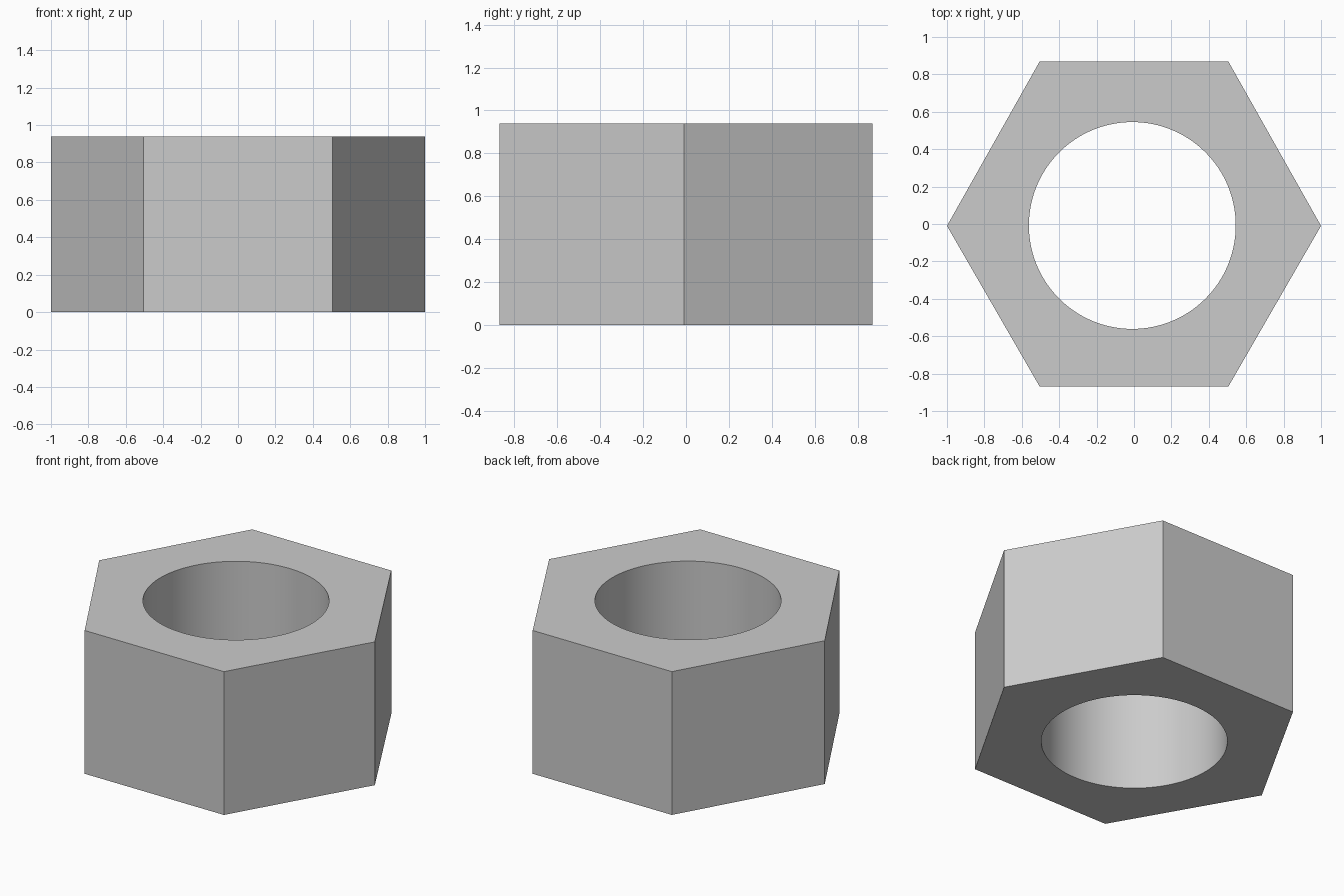
import bpy, bmesh
from math import radians

if "Cube" in bpy.data.objects:
    bpy.data.objects.remove(bpy.data.objects["Cube"])

HEIGHT = 0.94
BORE_RADIUS = 0.553

# Hexagonal body: slightly uneven six-point profile, extruded upward
profile = [(1, -0.01), (0.505, 0.868), (-0.505, 0.868),
           (-1, -0.01), (-0.505, -0.868), (0.505, -0.868)]
bm = bmesh.new()
base = bm.faces.new([bm.verts.new((x, y, 0)) for x, y in profile])
top = bmesh.ops.extrude_face_region(bm, geom=[base], use_keep_orig=True)
bmesh.ops.translate(bm, vec=(0, 0, HEIGHT),
                    verts=[v for v in top["geom"] if isinstance(v, bmesh.types.BMVert)])
bmesh.ops.recalc_face_normals(bm, faces=bm.faces)
mesh = bpy.data.meshes.new("hex_nut")
bm.to_mesh(mesh)
bm.free()
nut = bpy.data.objects.new("hex_nut", mesh)
bpy.context.collection.objects.link(nut)

# Round bore, cut right through
bpy.ops.mesh.primitive_cylinder_add(vertices=128, radius=BORE_RADIUS, depth=HEIGHT * 2,
                                    location=(-0.009, -0.008, HEIGHT / 2))
cutter = bpy.context.object
cutter.name = "bore_cutter"
cutter.hide_render = True

bpy.ops.object.select_all(action='DESELECT')
nut.select_set(True)
bpy.context.view_layer.objects.active = nut
bore = nut.modifiers.new("bore", 'BOOLEAN')
bore.operation = 'DIFFERENCE'
bore.solver = 'EXACT'
bore.object = cutter
bpy.ops.object.modifier_apply(modifier=bore.name)
bpy.data.objects.remove(cutter)

# Smooth bore wall, crisp outer edges
bpy.ops.object.shade_smooth_by_angle(angle=radians(30))
